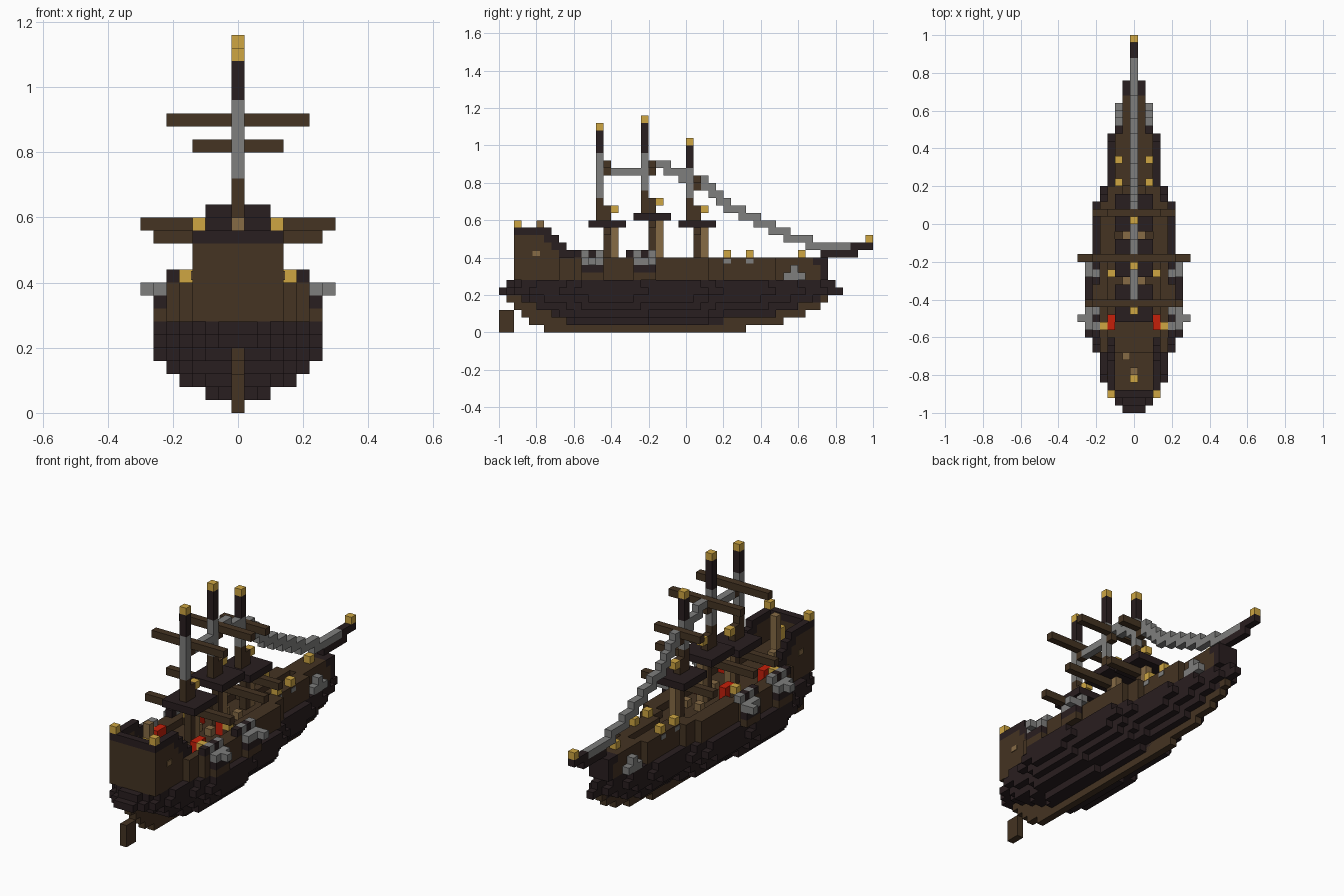
import bpy
import bmesh
from mathutils import Matrix, Vector

cube = bpy.data.objects.get("Cube")
if cube:
    bpy.data.objects.remove(cube, do_unlink=True)

U = 0.04  # block size


def material(name, r, g, b):
    m = bpy.data.materials.new(name)
    m.use_nodes = True
    m.diffuse_color = (r, g, b, 1)
    m.node_tree.nodes["Principled BSDF"].inputs["Base Color"].default_value = (r, g, b, 1)
    return m


BROWN = material("brown wood", .058, .033, .016)
DARK = material("dark wood", .022, .013, .014)
GOLD = material("gold", .62, .38, .055)
GREY = material("grey iron", .21, .21, .205)
TAN = material("tan wood", .24, .145, .06)
RED = material("red", .56, .014, .003)


def part(name, mat, boxes):
    """Blocks as (first column, last column, y start, y end, z start, z end).
    Column 0 straddles the centre line; positive columns are mirrored."""
    bm = bmesh.new()
    for c0, c1, y0, y1, z0, z1 in boxes:
        spans = [(c0 - .5, c1 + .5)]
        if c0 > 0:
            spans.append((-c1 - .5, -c0 + .5))
        for x0, x1 in spans:
            lo = Vector((x0 * U, y0 * U - 1, z0 * U))
            hi = Vector((x1 * U, y1 * U - 1, z1 * U))
            mat4 = Matrix.Translation((lo + hi) / 2) @ Matrix.Diagonal((hi - lo).to_4d())
            bmesh.ops.create_cube(bm, size=1, matrix=mat4)
    mesh = bpy.data.meshes.new(name)
    bm.to_mesh(mesh)
    bm.free()
    mesh.materials.append(mat)
    obj = bpy.data.objects.new(name, mesh)
    bpy.context.collection.objects.link(obj)


# Hull plan: (start, end, half width in columns), stern to bow
PLAN = [(0, 1, 1), (1, 2, 2), (2, 4, 3), (4, 8, 4), (8, 10, 5), (10, 20, 6),
        (20, 28, 5), (28, 30, 4), (30, 37, 3), (37, 41, 2), (41, 44, 1), (44, 46, 0)]
MIDSHIP = 10


def pull_in(k, shift):
    """Move a plan boundary toward the middle of the hull."""
    return k + shift if k <= MIDSHIP else k - shift


# Lower hull layers: (level, inset, shift, start, end)
LAYERS = [(1, 4, 0, 9, 33), (2, 2, 0, 7, 37), (3, 1, 1, 5, 40), (4, 0, 2, 3, 43),
          (5, 0, 0, 0, 46), (6, 0, 1, 1, 45)]
hull = []
for z, inset, shift, start, end in LAYERS:
    for a, b, w in PLAN:
        a, b, w = max(pull_in(a, shift), start), min(pull_in(b, shift), end), w - inset
        if a < b and w >= 0:
            hull.append((-w, w, a, b, z, z + 1))
part("lower_hull", DARK, hull)

# Keel steps and rudder
KEEL = [(6, 33), (4, 38), (3, 41), (2, 43), (1, 44)]
part("keel", BROWN, [(0, 0, a, b, z, z + 1) for z, (a, b) in enumerate(KEEL)])
part("rudder", BROWN, [(0, 0, 0, 2, 0, 3)])

# Upper hull: deck fill plus bulwarks
DECK = 9
deck, bulwark = [], []
for a, b, w in PLAN[2:-1]:
    w = 3 if a < 4 else max(w - 1, 1)
    b = min(b, 42)
    if a < 8 or a >= 37:
        deck.append((-w, w, a, b, 7, 10))
    else:
        deck.append((-w, w, a, b, 7, DECK))
        bulwark.append((max(w - 1, 1), w, a, b, DECK, 10))
deck.append((-1, 1, 42, 43, 7, DECK))
part("deck", BROWN, deck)
part("bulwarks", BROWN, bulwark)
part("stem", DARK, [(-1, 1, 43, 44, 7, 10), (-1, 1, 42, 43, DECK, 10)])

# Stepped stern castle with dark coping
castle, coping = [(-2, 2, 2, 3, 10, 13)], [(-2, 2, 2, 3, 13, 14), (3, 3, 2, 7, 13, 14)]
for z in (10, 11, 12):
    castle.append((3, 3, 2, 18 - z, z, z + 1))
    coping.append((3, 3, 18 - z, 20 - z, z, z + 1))
part("stern_castle", BROWN, castle)
part("stern_coping", DARK, coping)
part("stern_lanterns", GOLD, [(3, 3, 2, 3, 14, 15)])
part("helm_post", TAN, [(0, 0, 5, 6, 10, 15), (-1, -1, 7, 8, 10, 11)])
part("helm_wheel", GOLD, [(0, 0, 4, 5, 11, 13)])
part("side_window", TAN, [(3.1, 3.1, 4.5, 5.5, 10.2, 10.9)])

# Guns on each side: (start, barrel position, carriage column, start, end)
for label, k, barrel, col, c0, c1 in (("aft", 11, 12, 3, 11, 13),
                                      ("middle", 18, 20, 2, 18, 20)):
    part(label + "_gun_ledge", BROWN, [(6, 6, k, k + 3, 7, 8)])
    part(label + "_gun_plate", DARK, [(6, 6, k, k + 3, 8, 9), (5, 5, k + 1, k + 2, 10, 11),
                                      (5, 5, k - 1, k, 10, 11)])
    part(label + "_gun", GREY, [(6, 6, k, k + 3, 9, 10), (7, 7, barrel, barrel + 1, 9, 10),
                                (5, 5, k, k + 1, 10, 11), (5, 5, k + 2, k + 3, 10, 11)])
    part(label + "_gun_carriage", RED, [(col, col, c0, c1, DECK, 11)])

# Deck fittings
part("gold_posts", GOLD, [(4, 4, 11, 12, 10, 11), (3, 3, 18, 19, 10, 11),
                          (2, 2, 30, 31, 10, 11), (2, 2, 33, 34, 10, 11),
                          (0, 0, 40, 41, 10, 11)])
part("post_base", BROWN, [(3, 3, 18, 19, DECK, 10)])
part("bow_ports", GREY, [(2.05, 2.05, k, k + 1, 9.2, 9.8) for k in (30, 33)])
part("hatches", TAN, [(1, 1, 17, 18, DECK, 10), (1, 1, 23, 24, DECK, 10)])
part("anchors", GREY, [(2, 2, 38, 41, 7, 8), (2, 2, 39, 40, 8, 9)])

# Masts: (position, platform level, iron start, top wood start, cap level,
#         upper yard level, upper half width, lower half width)
MASTS = {"aft": (13, 14, 18, 24, 27, 22, 5, 6),
         "main": (19, 15, 19, 24, 28, 22, 5, 7),
         "fore": (25, 14, 18, 22, 25, 20, 3, 5)}
for label, (k, nest, iron, top, cap, yard, upper, lower) in MASTS.items():
    name = label + "_mast_"
    part(name + "lower", BROWN, [(0, 0, k + 1, k + 2, DECK, nest),
                                 (0, 0, k, k + 2, nest + 1, nest + 3),
                                 (0, 0, k, k + 1, nest + 3, iron)])
    part(name + "ladder", TAN, [(0, 0, k + 2, k + 3, DECK, nest)])
    part(name + "platform", DARK, [(-2, 2, k - 1, k + 4, nest, nest + 1)])
    part(name + "lantern", GOLD, [(0, 0, k + 2, k + 3, nest + 2, nest + 3)])
    part(name + "iron", GREY, [(0, 0, k, k + 1, iron, top)])
    part(name + "top", DARK, [(0, 0, k, k + 1, top, cap)])
    part(name + "cap", GOLD, [(0, 0, k, k + 1, cap, cap + 1)])
    part(name + "yards", BROWN, [(-upper, upper, k + 1, k + 2, yard, yard + 1),
                                 (0, 0, k + 1, k + 2, yard - 1, yard),
                                 (-lower, lower, k + 1, k + 2, nest - 1, nest)])

# Stay stepping down from the main mast to the bowsprit
starts = [27, 28, 29, 30, 32, 34, 36, 38, 41, 46]
stay = [(0, 0, 15, 19, 21, 22), (0, 0, 21, 23, 22, 23), (0, 0, 22, 25, 21, 22),
        (0, 0, 24, 26, 20, 21), (0, 0, 27, 28, 20, 21)]
for i, (a, b) in enumerate(zip(starts, starts[1:])):
    stay.append((0, 0, a, b + 1, 19 - i, 20 - i))
part("forestay", GREY, stay)
part("bowsprit", DARK, [(0, 0, 43, 48, 10, 11), (0, 0, 47, 50, 11, 12)])
part("bowsprit_cap", GOLD, [(0, 0, 49, 50, 12, 13)])
